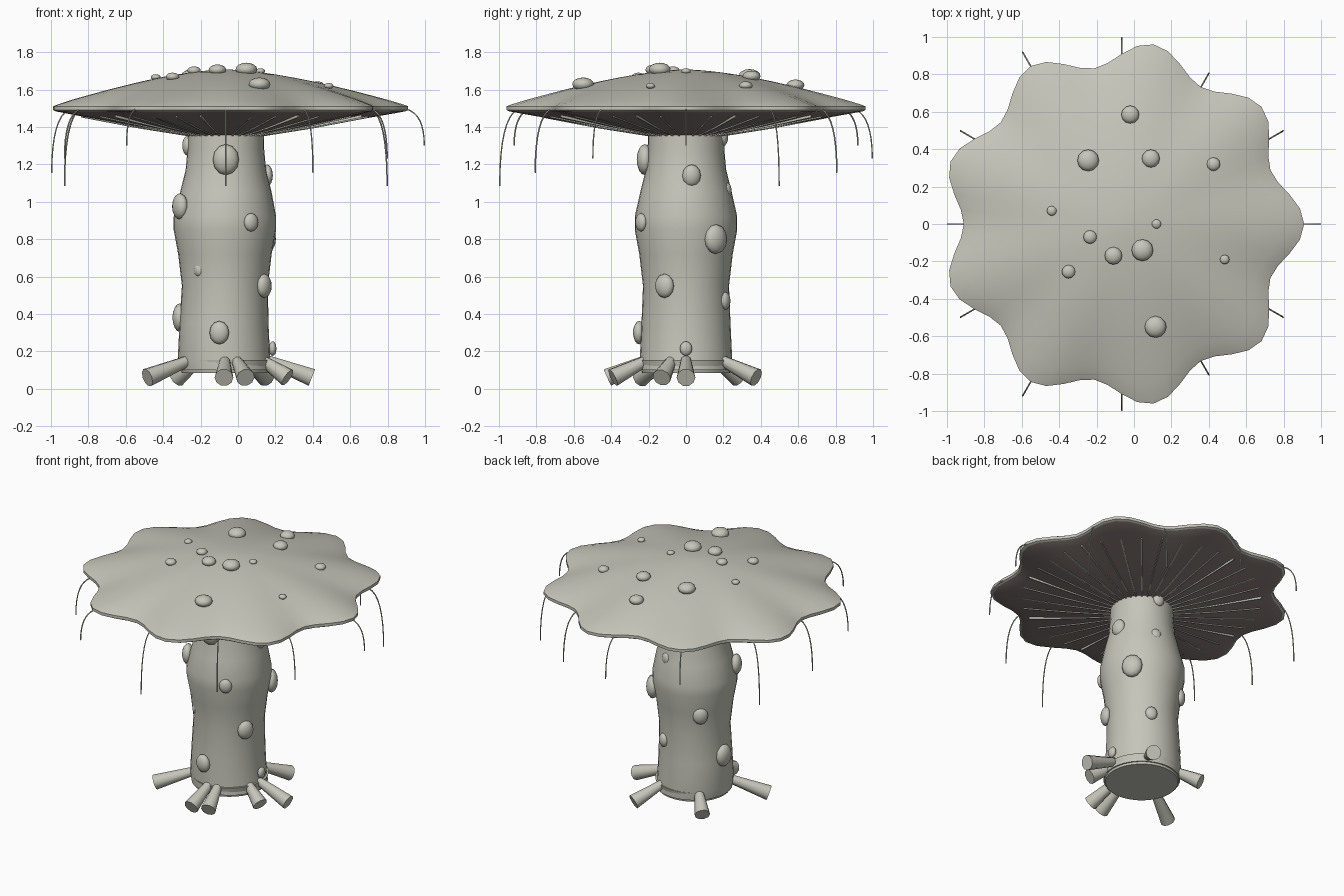
import bpy, bmesh, math
from mathutils import Vector

cube = bpy.data.objects.get("Cube")
if cube:
    bpy.data.objects.remove(cube)

AXIS = Vector((-0.065, 0, 0))   # the stem and cap share this upright axis


def material(name, rgb):
    m = bpy.data.materials.new(name)
    m.use_nodes = True
    m.diffuse_color = (*rgb, 1)
    m.node_tree.nodes["Principled BSDF"].inputs["Base Color"].default_value = (*rgb, 1)
    return m


PALE = material("pale grey", (0.56, 0.56, 0.49))
DARK = material("dark brown grey", (0.25, 0.205, 0.19))


def finish(name, bm, mats=(PALE,), angle=40):
    bmesh.ops.recalc_face_normals(bm, faces=bm.faces[:])
    mesh = bpy.data.meshes.new(name)
    bm.to_mesh(mesh)
    bm.free()
    for m in mats:
        mesh.materials.append(m)
    ob = bpy.data.objects.new(name, mesh)
    bpy.context.collection.objects.link(ob)
    bpy.ops.object.select_all(action='DESELECT')
    ob.select_set(True)
    bpy.context.view_layer.objects.active = ob
    bpy.ops.object.shade_smooth_by_angle(angle=math.radians(angle))
    return ob


def loft(bm, rings):
    """Bridge rings of points and close both ends."""
    loops = [[bm.verts.new(p) for p in ring] for ring in rings]
    n = len(loops[0])
    for a, b in zip(loops, loops[1:]):
        for i in range(n):
            bm.faces.new((a[i], a[(i + 1) % n], b[(i + 1) % n], b[i]))
    bm.faces.new(loops[0])
    bm.faces.new(loops[-1])


def polar(r, a, z):
    return AXIS + Vector((r * math.cos(a), r * math.sin(a), z))


def circle(r, z, n, dx=0):
    return [polar(r, math.tau * i / n, z) + Vector((dx, 0, 0)) for i in range(n)]


def cap_radius(a):
    return 0.91 + 0.065 * math.cos(9 * a)


def cap_ring(t, z, n=72):
    # the scalloped edge fades out towards the middle
    ring = []
    for i in range(n):
        a = math.tau * i / n
        r = 0.91 + (cap_radius(a) - 0.91) * t ** 2
        ring.append(polar(t * r, a, z))
    return ring


def under_z(t):
    return 1.355 + 0.13 * max(0, (t - 0.2) / 0.8) ** 1.15


def top_z(t):
    return 1.515 + 0.192 * (1 - t ** 1.6)


# cap: domed top, thin rim and dark conical underside
steps = [i / 10 for i in range(1, 10)]
rings = [cap_ring(0.02, top_z(0))] + [cap_ring(t, top_z(t)) for t in steps]
rings += [cap_ring(0.985, 1.517), cap_ring(1, 1.51), cap_ring(1, 1.49), cap_ring(0.985, 1.483)]
rings += [cap_ring(t, under_z(t)) for t in reversed(steps[1:])]
bm = bmesh.new()
loft(bm, rings)
bm.normal_update()
for f in bm.faces:
    c = f.calc_center_median()
    if c.z < 1.483:
        f.material_index = 1
finish("cap", bm, (PALE, DARK))

# gills: thin radial blades beneath the cap
bm = bmesh.new()
for i in range(36):
    a = math.tau * i / 36
    side = Vector((-math.sin(a), math.cos(a), 0)) * 0.004
    sections = []
    for t in (0.22, 0.5, 0.85):
        p = polar(t * 0.91, a, under_z(t))
        drop = Vector((0, 0, 0.007))
        sections.append([p - side - drop, p + side - drop, p + side + drop, p - side + drop])
    loft(bm, sections)
finish("gills", bm)

# stem: bulging column, (radius, height, sideways shift)
stem = [(0.247, 0.1, 0), (0.247, 0.16, -0.01), (0.238, 0.35, -0.01), (0.23, 0.55, -0.005),
        (0.25, 0.72, -0.005), (0.274, 0.85, -0.005), (0.274, 0.92, -0.005), (0.245, 1.05, 0),
        (0.215, 1.17, 0), (0.205, 1.28, 0), (0.203, 1.38, 0)]
bm = bmesh.new()
loft(bm, [circle(r, z, 32, dx) for r, z, dx in stem])
finish("stem", bm)

bm = bmesh.new()
loft(bm, [circle(0.235, 0.085, 32), circle(0.252, 0.155, 32)])
finish("stem_base", bm)

# roots: stubs that widen outwards and slope to the ground
ends = [(-0.42, -0.24), (-0.01, -0.42), (0.105, -0.39), (0.33, -0.13),
        (0.46, 0), (0.215, 0.375), (-0.26, 0.28)]
bm = bmesh.new()
for x, y in ends:
    tip = Vector((x, y, 0))
    start = AXIS + tip.normalized() * 0.19 + Vector((0, 0, 0.165))
    end = AXIS + tip + Vector((0, 0, 0.06))
    d = (end - start).normalized()
    u = d.cross(Vector((0, 0, 1))).normalized()
    v = u.cross(d)
    loft(bm, [[c + (u * math.cos(k * math.tau / 10) + v * math.sin(k * math.tau / 10)) * r
               for k in range(10)] for c, r in ((start, 0.025), (end, 0.05))])
finish("roots", bm)


def bump(bm, centre, normal, r, stretch):
    """A flattened ball whose short axis follows the normal."""
    up = Vector((0, 0, 1)) if abs(normal.z) < 0.5 else Vector((0, 1, 0))
    side = up.cross(normal).normalized()
    for v in bmesh.ops.create_uvsphere(bm, u_segments=12, v_segments=8, radius=r)["verts"]:
        c = v.co.copy()
        v.co = centre + side * c.x + up * c.y * stretch + normal * c.z * 0.62


# cap warts: (x, y, radius)
warts = [(0.045, -0.14, 0.058), (0.115, -0.55, 0.058), (-0.02, 0.585, 0.048),
         (-0.245, 0.34, 0.058), (0.09, 0.35, 0.048), (0.425, 0.32, 0.036),
         (-0.44, 0.07, 0.026), (0.12, 0, 0.025), (-0.235, -0.07, 0.036),
         (-0.11, -0.17, 0.047), (-0.35, -0.255, 0.036), (0.485, -0.19, 0.025)]
bm = bmesh.new()
for x, y, r in warts:
    t = math.hypot(x - AXIS.x, y) / 0.91
    bump(bm, Vector((x, y, top_z(t) + 0.25 * r)), Vector((0, 0, 1)), r, 1)
finish("cap_warts", bm, angle=60)

# stem knobs: (x, y, height, radius)
knobs = [(-0.065, -0.22, 1.225, 0.07), (-0.31, -0.12, 0.975, 0.06), (0.07, -0.24, 0.89, 0.042),
         (-0.21, -0.18, 0.635, 0.03), (0.14, -0.115, 0.55, 0.055), (-0.1, -0.25, 0.3, 0.053),
         (-0.31, 0.02, 0.38, 0.065), (0.155, 0.03, 1.14, 0.05), (-0.27, 0, 1.3, 0.045),
         (0.185, 0, 0.215, 0.033), (0.15, 0.16, 0.8, 0.068), (0.03, 0.21, 0.47, 0.04),
         (0, 0.22, 1.06, 0.036), (-0.04, 0.2, 1.345, 0.04), (-0.24, 0.18, 0.7, 0.05)]
bm = bmesh.new()
for x, y, z, r in knobs:
    normal = (Vector((x, y, 0)) - AXIS).normalized()
    bump(bm, Vector((x, y, z)), normal, r, 1.18)
finish("stem_knobs", bm, angle=60)

# strands: fine threads that curl over and hang from the rim
curve = bpy.data.curves.new("hanging_strands", 'CURVE')
curve.dimensions = '3D'
curve.bevel_depth = 0.004
curve.bevel_resolution = 1
curve.use_fill_caps = True
curve.materials.append(PALE)
for i in range(12):
    a = math.tau * i / 12
    r = cap_radius(a)
    low = (1.3, 1.085, 1.155, 1.23)[i % 4]
    spline = curve.splines.new('POLY')
    spline.points.add(8)
    for k, p in enumerate(spline.points):
        s = k / 8
        out = r - 0.01 + 0.096 * (1 - (1 - s) ** 2)
        z = 1.495 - (1.495 - low) * (0.25 * s + 0.75 * s * s)
        p.co = (*polar(out, a, z), 1)
strands = bpy.data.objects.new("hanging_strands", curve)
bpy.context.collection.objects.link(strands)
